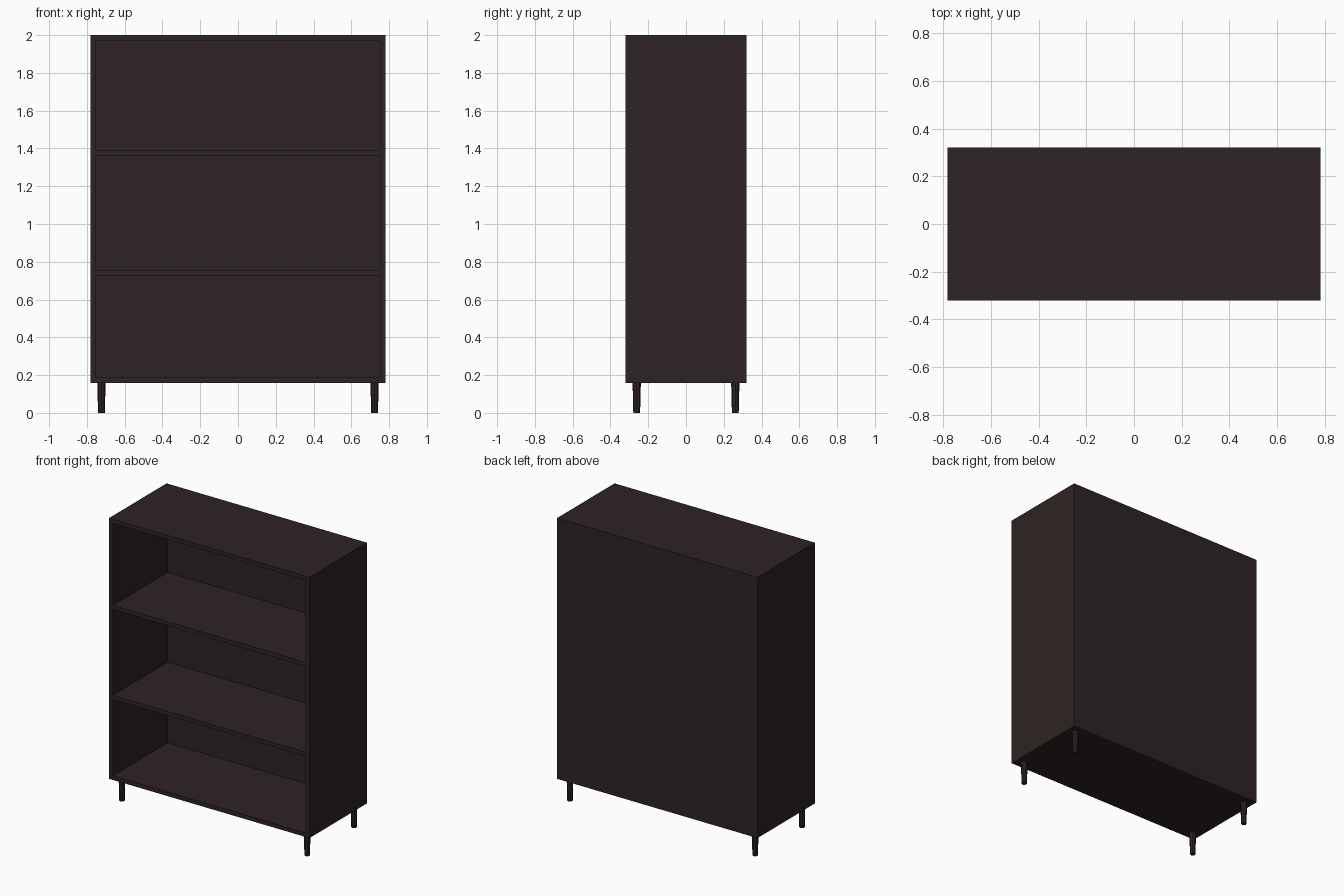
import bpy, bmesh
from mathutils import Matrix, Vector

if "Cube" in bpy.data.objects:
    bpy.data.objects.remove(bpy.data.objects["Cube"])

W, D, H = 0.782, 0.32, 2.0     # half width, half depth, height
T = 0.029                      # board thickness
BASE = 0.159                   # underside of the carcass

wood = bpy.data.materials.new("dark brown wood")
wood.diffuse_color = (0.027, 0.0175, 0.017, 1)
wood.use_nodes = True
wood.node_tree.nodes["Principled BSDF"].inputs["Base Color"].default_value = wood.diffuse_color


def finish(name, bm):
    mesh = bpy.data.meshes.new(name)
    bm.to_mesh(mesh)
    bm.free()
    mesh.materials.append(wood)
    obj = bpy.data.objects.new(name, mesh)
    bpy.context.collection.objects.link(obj)
    return obj


def board(name, lo, hi):
    lo, hi = Vector(lo), Vector(hi)
    bm = bmesh.new()
    bmesh.ops.create_cube(bm, size=1, matrix=Matrix.Translation((lo + hi) / 2)
                          @ Matrix.Diagonal((*(hi - lo), 1)))
    return finish(name, bm)


def leg(name, x, y):
    bm = bmesh.new()
    bmesh.ops.create_cone(bm, cap_ends=True, segments=8, radius1=0.018, radius2=0.022,
                          depth=BASE, matrix=Matrix.Translation((x, y, BASE / 2)))
    return finish(name, bm)


# Carcass: sides full height, top and bottom between them, back panel inside
inner = W - T
board("left_side", (-W, -D, BASE), (-inner, D, H))
board("right_side", (inner, -D, BASE), (W, D, H))
board("bottom_board", (-inner, -D, BASE), (inner, D, BASE + T))
board("top_board", (-inner, -D, H - T), (inner, D, H))
board("back_panel", (-inner, D - T, BASE + T), (inner, D, H - T))

# Shelves
for name, z in (("lower_shelf", 0.728), ("upper_shelf", 1.362)):
    board(name, (-inner, -D, z), (inner, D - T, z + T))

# Tapered legs
for sx, side in ((-1, "left"), (1, "right")):
    for sy, end in ((-1, "front"), (1, "back")):
        leg(f"{end}_{side}_leg", sx * 0.723, sy * 0.261)
